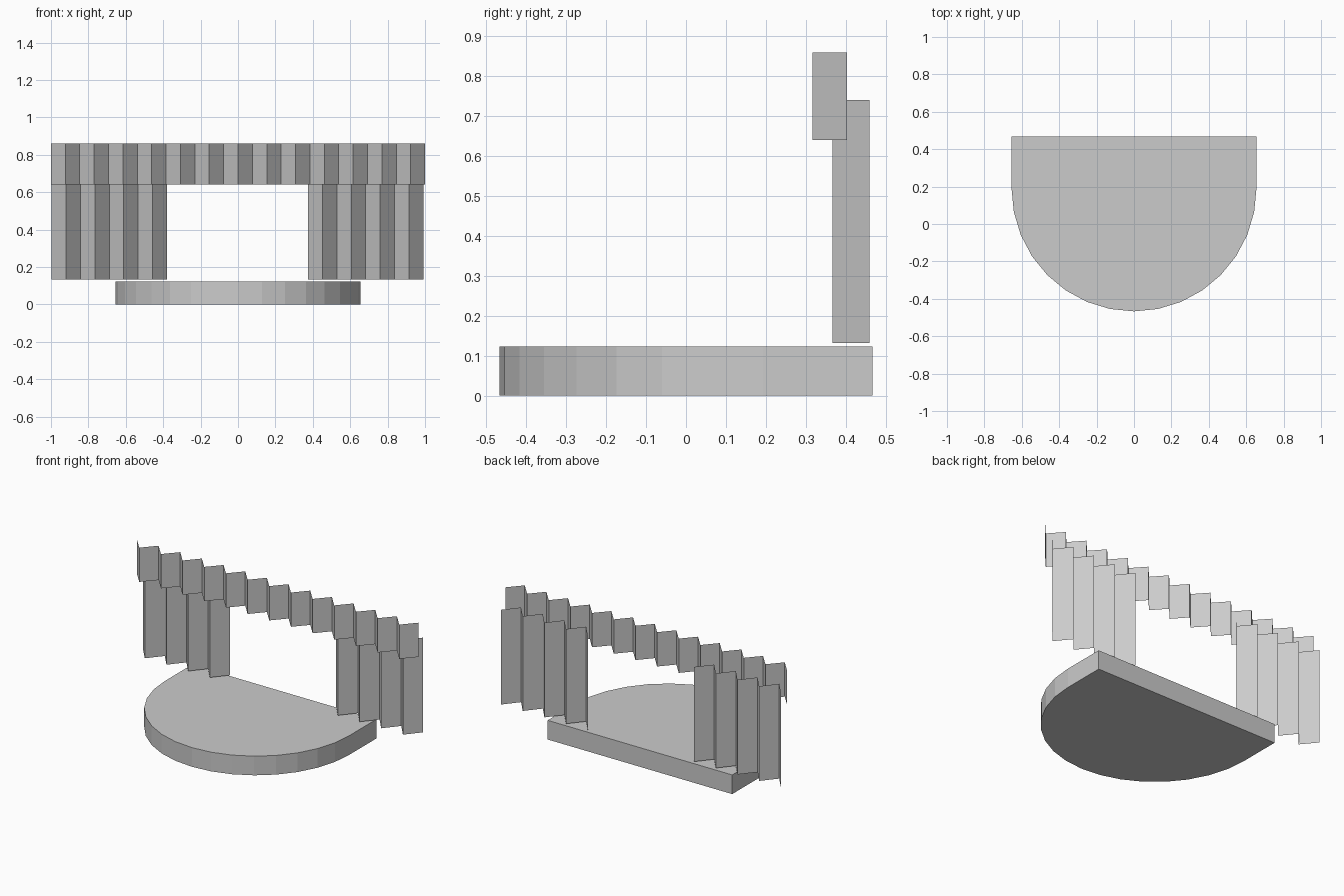
import bpy, math

if "Cube" in bpy.data.objects:
    bpy.data.objects.remove(bpy.data.objects["Cube"])

def make_object(name, verts, faces):
    mesh = bpy.data.meshes.new(name)
    mesh.from_pydata(verts, [], faces)
    mesh.update()
    obj = bpy.data.objects.new(name, mesh)
    bpy.context.collection.objects.link(obj)
    return obj

def pleated_sheet(name, x0, x1, strips, y_back, y_front, z0, z1):
    """Zigzag cloth sheet that starts and ends at the back, facing -y."""
    verts, faces = [], []
    for i in range(strips + 1):
        x = x0 + (x1 - x0) * i / strips
        y = y_front if i % 2 else y_back
        verts += [(x, y, z0), (x, y, z1)]
    for i in range(strips):
        a = 2 * i
        faces.append((a, a + 2, a + 3, a + 1))
    return make_object(name, verts, faces)

def stage_platform(rx, ry, y_centre, y_back, height, segments=16):
    """Half-round slab with straight sides running to a flat back."""
    outline = [(rx, y_back), (-rx, y_back)]
    for i in range(segments + 1):
        a = math.pi + math.pi * i / segments
        outline.append((rx * math.cos(a), y_centre + ry * math.sin(a)))
    n = len(outline)
    verts = [(x, y, 0) for x, y in outline] + [(x, y, height) for x, y in outline]
    faces = [tuple(reversed(range(n))), tuple(range(n, 2 * n))]
    faces += [(i, (i + 1) % n, n + (i + 1) % n, n + i) for i in range(n)]
    return make_object("stage_platform", verts, faces)

# Stage floor
stage_platform(0.655, 0.66, 0.193, 0.467, 0.123)

# Side curtains
pleated_sheet("left_curtain", -0.996, -0.38, 8, 0.46, 0.367, 0.132, 0.74)
pleated_sheet("right_curtain", 0.375, 0.991, 8, 0.46, 0.367, 0.132, 0.74)

# Valance across the top
pleated_sheet("valance", -1.0, 1.0, 26, 0.403, 0.317, 0.64, 0.86)
